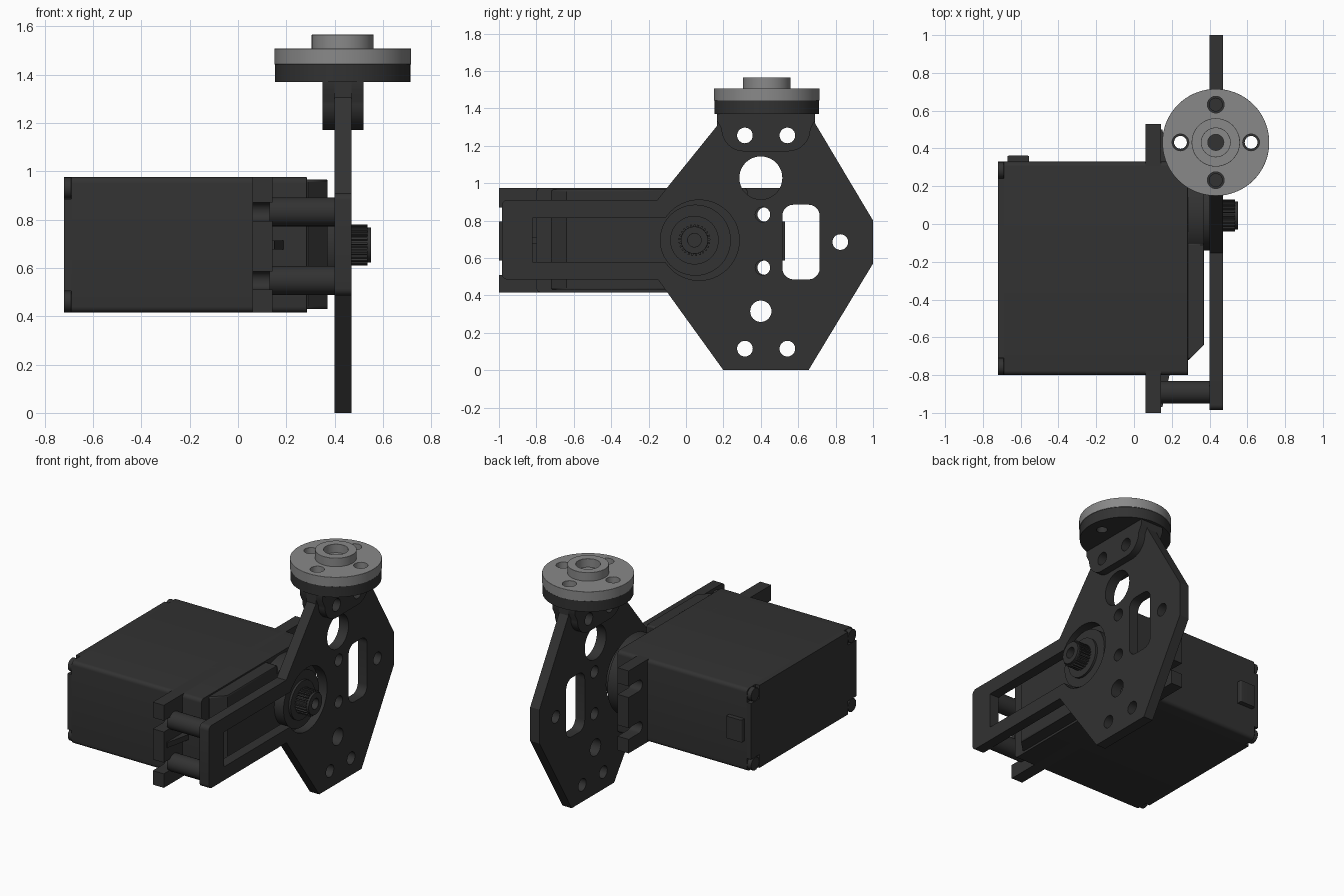
import bpy, bmesh, math
from mathutils import Matrix

if "Cube" in bpy.data.objects:
    bpy.data.objects.remove(bpy.data.objects["Cube"])


def material(name, v):
    m = bpy.data.materials.new(name)
    m.diffuse_color = (v, v, v, 1)
    m.use_nodes = True
    m.node_tree.nodes["Principled BSDF"].inputs["Base Color"].default_value = m.diffuse_color
    return m


DARK = material("dark_plastic", 0.032)
GREY = material("grey_metal", 0.25)
AXES = {"x": Matrix(((0, 0, 1, 0), (1, 0, 0, 0), (0, 1, 0, 0), (0, 0, 0, 1))),
        "z": Matrix.Identity(4)}


def arc(cx, cy, r, a0, a1, n=12):
    return [(cx + r * math.cos(math.radians(a0 + (a1 - a0) * i / n)),
             cy + r * math.sin(math.radians(a0 + (a1 - a0) * i / n))) for i in range(n + 1)]


def circle(cx, cy, r, n=40):
    return arc(cx, cy, r, 0, 360, n)[:-1]


def rrect(x0, x1, y0, y1, r, n=5):
    return (arc(x1 - r, y0 + r, r, -90, 0, n) + arc(x1 - r, y1 - r, r, 0, 90, n)
            + arc(x0 + r, y1 - r, r, 90, 180, n) + arc(x0 + r, y0 + r, r, 180, 270, n))


def extrude(name, outlines, a, b, axis="x", mat=DARK, bevel=0):
    """Flat outline plus hole outlines, extruded from a to b along an axis."""
    cu = bpy.data.curves.new(name, "CURVE")
    cu.dimensions, cu.fill_mode, cu.extrude = "2D", "BOTH", (b - a) / 2
    for pts in outlines:
        s = cu.splines.new("POLY")
        s.points.add(len(pts) - 1)
        for p, (u, v) in zip(s.points, pts):
            p.co = (u, v, 0, 1)
        s.use_cyclic_u = True
    tmp = bpy.data.objects.new(name, cu)
    bpy.context.collection.objects.link(tmp)
    dg = bpy.context.evaluated_depsgraph_get()
    me = bpy.data.meshes.new_from_object(tmp.evaluated_get(dg))
    bpy.data.objects.remove(tmp)
    me.transform(AXES[axis] @ Matrix.Translation((0, 0, (a + b) / 2)))
    bm = bmesh.new()
    bm.from_mesh(me)
    bmesh.ops.remove_doubles(bm, verts=bm.verts, dist=1e-5)
    bmesh.ops.recalc_face_normals(bm, faces=bm.faces)
    bm.to_mesh(me)
    bm.free()
    me.materials.clear()
    me.materials.append(mat)
    ob = bpy.data.objects.new(name, me)
    bpy.context.collection.objects.link(ob)
    if bevel:
        m = ob.modifiers.new("bevel", "BEVEL")
        m.width, m.segments, m.limit_method, m.angle_limit = bevel, 2, "ANGLE", math.radians(50)
    bpy.ops.object.select_all(action="DESELECT")
    ob.select_set(True)
    bpy.context.view_layer.objects.active = ob
    bpy.ops.object.shade_smooth_by_angle(angle=math.radians(30))
    return ob


ZC = 0.695                      # height of the servo axis
SLOTS = (0.548, 0.832)          # heights of the mounting holes

# Servo body with notched end cap and screw heads in the corners
extrude("servo_body", [rrect(-0.8, 0.33, 0.415, 0.975, 0.025)], -0.69, 0.285, bevel=0.012)
n = 0.09
extrude("servo_end_cap", [[(-0.8 + n, 0.415), (0.33 - n, 0.415), (0.33 - n, 0.415 + n), (0.33, 0.415 + n),
                           (0.33, 0.975 - n), (0.33 - n, 0.975 - n), (0.33 - n, 0.975), (-0.8 + n, 0.975),
                           (-0.8 + n, 0.975 - n), (-0.8, 0.975 - n), (-0.8, 0.415 + n), (-0.8 + n, 0.415 + n)]],
        -0.72, -0.68)
for i, y in enumerate((-0.755, 0.285)):
    for j, z in enumerate((0.46, 0.93)):
        extrude(f"corner_screw_{i}{j}", [circle(y, z, 0.044, 24)], -0.72, -0.68, bevel=0.012)
extrude("cable_port", [rrect(-0.67, -0.555, 0.32, 0.362, 0.008)], 0.62, 0.77, "z")

# Mounting flange with open screw notches at both ends
end = [(0.53, 0.415)]
for z in SLOTS:
    end += [(0.53, z - 0.038)] + arc(0.42, z, 0.038, 270, 90) + [(0.53, z + 0.038)]
end += [(0.53, 0.975)]
extrude("mounting_flange", [end + [(-0.47 - y, z) for y, z in reversed(end)]], 0.06, 0.143)
for i, (y0, y1) in enumerate(((-0.79, -0.97), (0.32, 0.5))):
    extrude(f"flange_rib_{i}", [[(0.13, y0), (0.19, y0), (0.15, y1), (0.13, y1)]], 0.677, 0.713, "z")

# Gear casing and output boss
extrude("gear_casing", [[(0.27, -0.72), (0.29, -0.72), (0.37, -0.64), (0.37, -0.1), (0.27, -0.1)]],
        0.43, 0.965, "z", bevel=0.01)
extrude("casing_round", [circle(0.05, ZC, 0.265, 56)], 0.27, 0.37)
extrude("output_boss", [circle(0.05, ZC, 0.19, 48)], 0.36, 0.44)
extrude("output_ring", [circle(0.045, ZC, 0.13)], 0.43, 0.455)

# Splined shaft with screw hole
spline = []
for i in range(25):
    for k, r in ((0, 0.085), (0.4, 0.085), (0.5, 0.073), (0.9, 0.073)):
        t = 2 * math.pi * (i + k) / 25
        spline.append((0.045 + r * math.cos(t), ZC + r * math.sin(t)))
extrude("splined_shaft", [spline, circle(0.045, ZC, 0.036, 24)], 0.44, 0.535)
extrude("shaft_tip", [circle(0.045, ZC, 0.073), circle(0.045, ZC, 0.036, 24)], 0.53, 0.55, bevel=0.004)

# Standoffs between flange and plate
for i, z in enumerate(SLOTS):
    extrude(f"standoff_{i}", [circle(-0.89, z, 0.06, 32)], 0.13, 0.41)

# Large side plate with keyhole slot around the shaft, rectangular slot and drilled holes
plate = [(0.2, 0), (0.655, 0), (1, 0.57), (1, 0.8), (0.69, 1.32), (0.69, 1.37), (0.165, 1.37),
         (0.165, 1.305), (-0.154, 0.91)] + arc(-0.955, 0.88, 0.03, 90, 180, 5) \
        + arc(-0.955, 0.515, 0.03, 180, 270, 5) + [(-0.15, 0.485)]
a = 180 - math.degrees(math.asin(0.118 / 0.215))
keyhole = arc(0.07, ZC, 0.215, -a, a, 48) + [(-0.82, ZC + 0.118), (-0.82, ZC - 0.118)]
tab_holes = [circle(y, 1.255, 0.042, 24) for y in (0.315, 0.542)]
holes = [circle(y, 0.115, 0.042, 24) for y in (0.315, 0.542)] + tab_holes
holes += [circle(0.41, z, 0.04, 24) for z in SLOTS]
holes += [circle(0.4, 1.028, 0.115), circle(0.4, 0.315, 0.057, 32), circle(0.825, 0.685, 0.042, 24),
          rrect(0.515, 0.715, 0.485, 0.885, 0.06)]
extrude("side_plate", [plate, keyhole] + holes, 0.40, 0.47)

# Clamp tabs either side of the plate, carrying the dark disc
tab = arc(0.31, 1.29, 0.12, 180, 270) + arc(0.545, 1.29, 0.12, 270, 360) \
      + [(0.69, 1.335), (0.69, 1.38), (0.165, 1.38), (0.165, 1.335)]
for name, x0, x1 in (("clamp_tab_left", 0.35, 0.40), ("clamp_tab_right", 0.47, 0.52)):
    extrude(name, [tab] + tab_holes, x0, x1)

# Top disc stack: dark base, grey flange and hub
CX, CY = 0.433, 0.432


def bolt_holes(r):
    return [circle(CX + dx * 0.187, CY + dy * 0.2, r, 24) for dx, dy in ((1, 0), (-1, 0), (0, 1), (0, -1))]


extrude("disc_base", [circle(CX, CY, 0.28, 72)] + bolt_holes(0.034), 1.37, 1.442, "z")
extrude("metal_disc", [circle(CX, CY, 0.283, 72), circle(CX, CY, 0.042, 24)] + bolt_holes(0.044),
        1.442, 1.507, "z", GREY, 0.006)
extrude("metal_hub", [circle(CX, CY, 0.128, 48), circle(CX, CY, 0.076, 40)], 1.505, 1.565, "z", GREY, 0.006)
